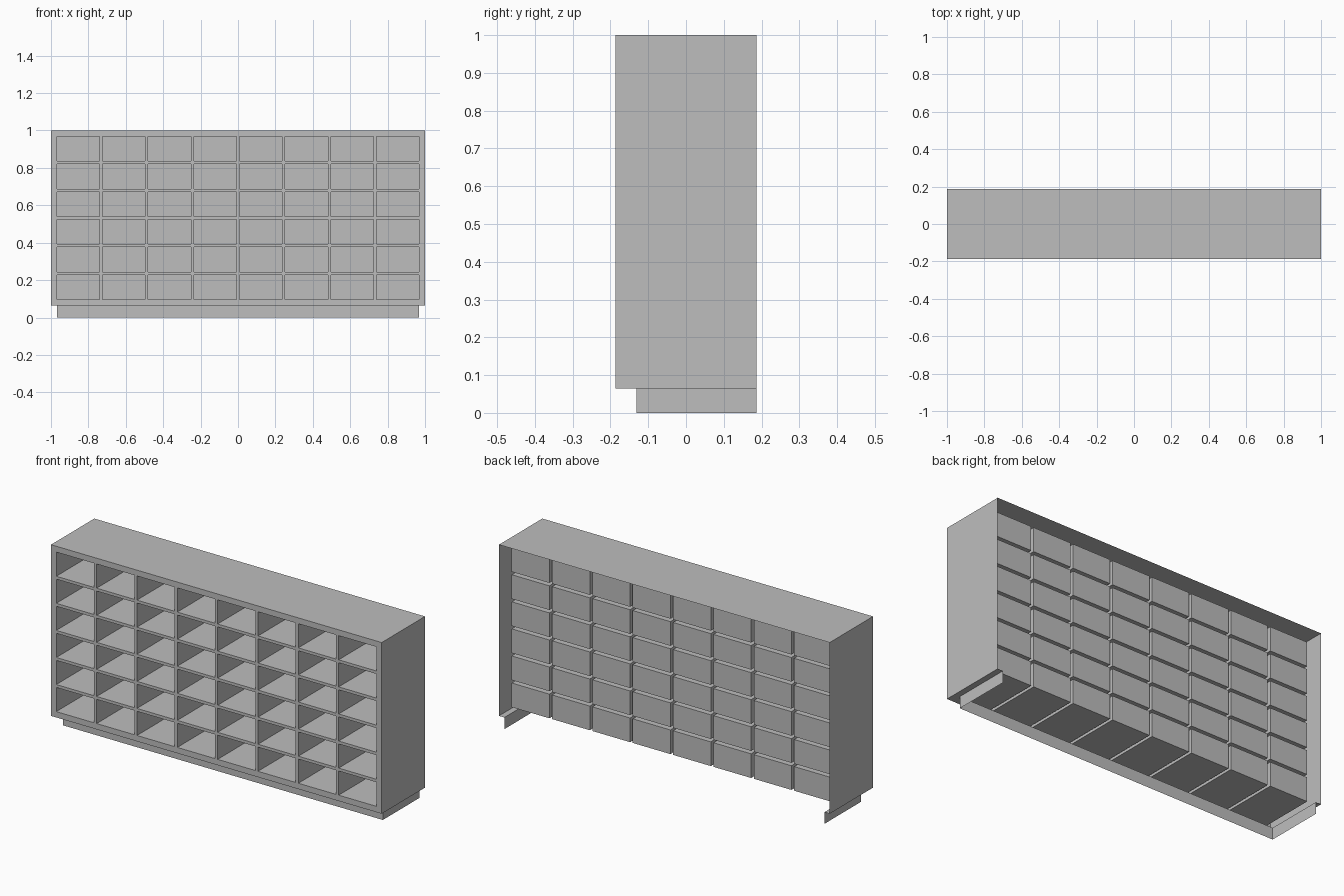
import bpy
import bmesh
from mathutils import Vector

default = bpy.data.objects.get("Cube")
if default:
    bpy.data.objects.remove(default, do_unlink=True)

# Main dimensions
HALF_W, HALF_D, TOP = 1.0, 0.187, 1.0
BASE = 0.064          # plinth height
RIM = 0.032           # frame width around the compartments
DIVIDER = 0.016       # thickness of dividers and shelves
COLS, ROWS = 8, 6
PLINTH_X = HALF_W - RIM
PLINTH_Y = -0.131     # recessed plinth front
POCKET_BACK = HALF_D - 2 * RIM

grey = bpy.data.materials.new("light grey")
grey.use_nodes = True
colour = (0.515, 0.515, 0.515, 1)
grey.diffuse_color = colour
grey.node_tree.nodes["Principled BSDF"].inputs["Base Color"].default_value = colour

AXES = {"x": 0, "y": 1, "z": 2}


def panel(bm, axis, at, u, v, facing):
    """Rectangle across one axis; u and v are the ranges on the other two."""
    k = AXES[axis]
    corners = []
    for a, b in ((u[0], v[0]), (u[1], v[0]), (u[1], v[1]), (u[0], v[1])):
        co = [a, b]
        co.insert(k, at)
        corners.append(bm.verts.new(co))
    face = bm.faces.new(corners)
    face.normal_update()
    want = Vector((0, 0, 0))
    want[k] = facing
    if face.normal.dot(want) < 0:
        face.normal_flip()


def finish(bm, name):
    bmesh.ops.remove_doubles(bm, verts=bm.verts, dist=0.0001)
    mesh = bpy.data.meshes.new(name)
    bm.to_mesh(mesh)
    bm.free()
    mesh.materials.append(grey)
    obj = bpy.data.objects.new(name, mesh)
    bpy.context.collection.objects.link(obj)
    return obj


def breaks(lo, hi, count):
    """Edges of the rim, cells and dividers along one direction."""
    size = (hi - lo - 2 * RIM - (count - 1) * DIVIDER) / count
    marks = [lo]
    for i in range(count):
        start = lo + RIM + i * (size + DIVIDER)
        marks += [start, start + size]
    return marks + [hi]


# Outer case: top and sides, open at the back
bm = bmesh.new()
panel(bm, "z", TOP, (-HALF_W, HALF_W), (-HALF_D, HALF_D), 1)
for side in (-1, 1):
    panel(bm, "x", side * HALF_W, (-HALF_D, HALF_D), (BASE, TOP), side)
finish(bm, "outer_case")

# Front frame with dividers, and the open compartments behind it
frame, pockets = bmesh.new(), bmesh.new()
xs, zs = breaks(-HALF_W, HALF_W, COLS), breaks(BASE, TOP, ROWS)
depth = (-HALF_D, POCKET_BACK)
for i, x in enumerate(zip(xs, xs[1:])):
    for j, z in enumerate(zip(zs, zs[1:])):
        if i % 2 and j % 2:
            panel(pockets, "y", POCKET_BACK, x, z, -1)
            for n, facing in ((0, 1), (1, -1)):
                panel(pockets, "x", x[n], depth, z, facing)
                panel(pockets, "z", z[n], x, depth, facing)
        else:
            panel(frame, "y", -HALF_D, x, z, -1)
finish(frame, "front_frame")
finish(pockets, "compartments")

# Underside lip between the case and the plinth
bm = bmesh.new()
panel(bm, "z", BASE, (-HALF_W, HALF_W), (-HALF_D, PLINTH_Y), -1)
for side in (-1, 1):
    span = sorted((side * PLINTH_X, side * HALF_W))
    panel(bm, "z", BASE, span, (PLINTH_Y, HALF_D), -1)
finish(bm, "underside_lip")

# Recessed plinth: front and two sides
bm = bmesh.new()
panel(bm, "y", PLINTH_Y, (-PLINTH_X, PLINTH_X), (0, BASE), -1)
for side in (-1, 1):
    panel(bm, "x", side * PLINTH_X, (PLINTH_Y, HALF_D), (0, BASE), side)
finish(bm, "plinth")
